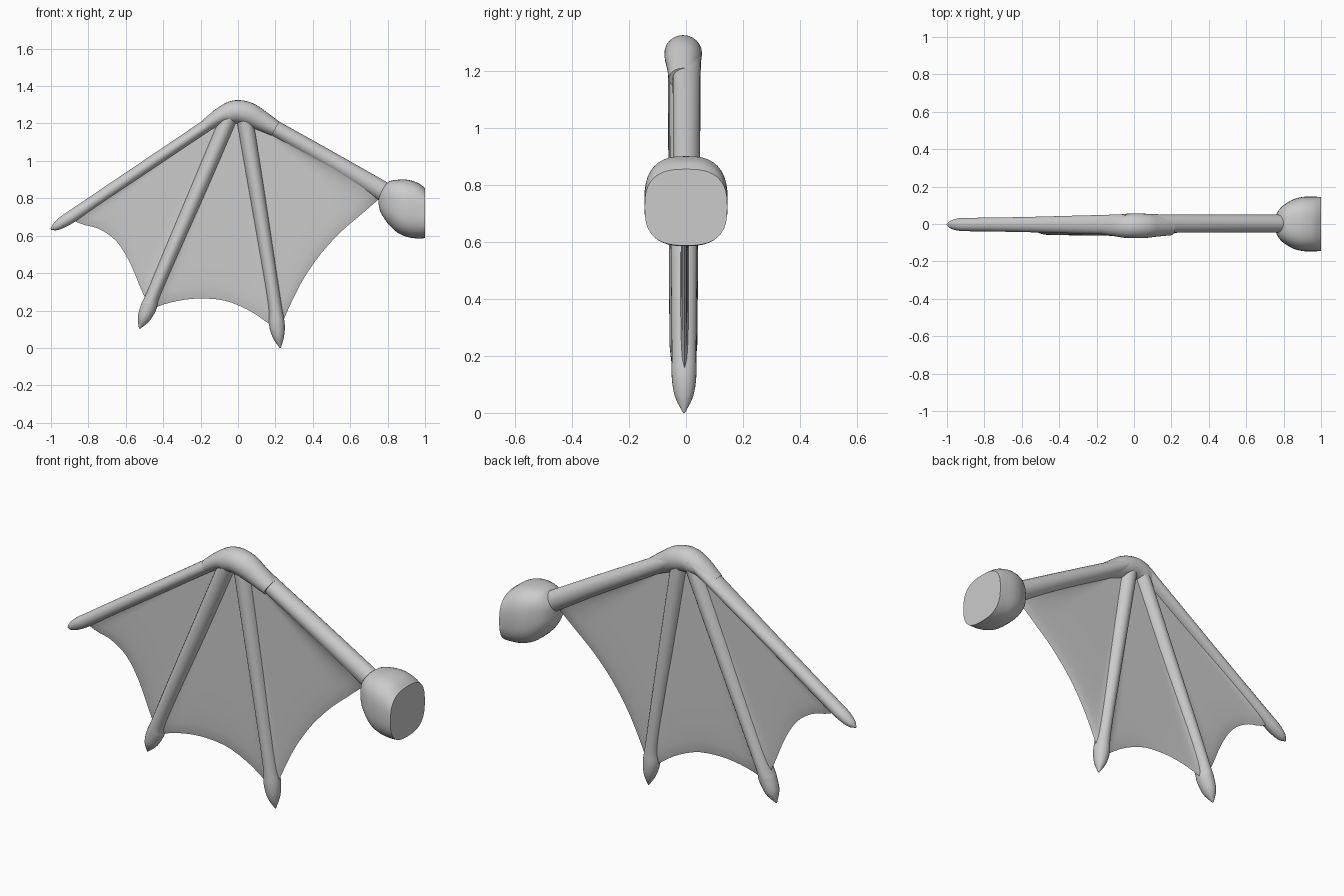
import bpy, bmesh
from math import cos, sin, pi
from mathutils import Vector

if "Cube" in bpy.data.objects:
    bpy.data.objects.remove(bpy.data.objects["Cube"])


def finish(bm, name, angle=50):
    bmesh.ops.remove_doubles(bm, verts=bm.verts, dist=0.0003)
    bmesh.ops.recalc_face_normals(bm, faces=bm.faces)
    me = bpy.data.meshes.new(name)
    bm.to_mesh(me)
    bm.free()
    ob = bpy.data.objects.new(name, me)
    bpy.context.collection.objects.link(ob)
    bpy.ops.object.select_all(action='DESELECT')
    ob.select_set(True)
    bpy.context.view_layer.objects.active = ob
    bpy.ops.object.shade_smooth_by_angle(angle=angle * pi / 180)
    return ob


def spline(pts, t):
    """Catmull-Rom point at t in 0..1 through equal-length tuples."""
    n = len(pts) - 1
    i = min(int(t * n), n - 1)
    f = t * n - i
    p = [Vector(pts[max(0, min(n, i + k))]) for k in (-1, 0, 1, 2)]
    return 0.5 * (2 * p[1] + (p[2] - p[0]) * f
                  + (2 * p[0] - 5 * p[1] + 4 * p[2] - p[3]) * f * f
                  + (3 * p[1] - p[0] - 3 * p[2] + p[3]) * f ** 3)


def loft(name, keys, power=2.0, cy=-0.007, upright=False, sides=24, steps=6):
    """Tube through keys (x, z, radius in xz plane, radius in y)."""
    bm = bmesh.new()
    n = (len(keys) - 1) * steps
    samples = [spline(keys, i / n) for i in range(n + 1)]
    rings = []
    for i, s in enumerate(samples):
        a, b = samples[max(0, i - 1)], samples[min(n, i + 1)]
        nrm = Vector((a[1] - b[1], 0, b[0] - a[0])).normalized()
        if upright:
            nrm = Vector((0, 0, 1))
        ring = []
        for k in range(sides):
            c, d = cos(2 * pi * k / sides), sin(2 * pi * k / sides)
            c = abs(c) ** (2 / power) * (1 if c > 0 else -1)
            d = abs(d) ** (2 / power) * (1 if d > 0 else -1)
            p = Vector((s[0], cy, s[1])) + nrm * max(s[2], .002) * c
            p.y += max(s[3], .002) * d
            ring.append(bm.verts.new(p))
        rings.append(ring)
    for r0, r1 in zip(rings, rings[1:]):
        for k in range(sides):
            j = (k + 1) % sides
            bm.faces.new((r0[k], r0[j], r1[j], r1[k]))
    bm.faces.new(rings[0])
    bm.faces.new(rings[-1])
    return finish(bm, name)


def membrane(name, a, b, edge, nu=20, nv=24):
    """Thin web fanning from the line a-b down to a curved free edge."""
    bm = bmesh.new()
    grids = {}
    for side in (-1, 1):
        for i in range(nu + 1):
            u = i / nu
            top = Vector(a).lerp(Vector(b), u)
            low = spline(edge, u)
            for j in range(nv + 1):
                v = (j / nv) ** 0.8
                p = top.lerp(low, v)
                # thicker where it meets the bones, thinning to the free edge
                near = min(1, min(u, 1 - u) / 0.18)
                h = 0.012 + 0.02 * (1 - near) ** 2
                h *= max(0.0, 1 - v ** 9) ** 0.5
                grids[side, i, j] = bm.verts.new((p.x, -0.005 + side * h, p.y))
    for side in (-1, 1):
        for i in range(nu):
            for j in range(nv):
                bm.faces.new([grids[side, i + di, j + dj]
                              for di, dj in ((0, 0), (1, 0), (1, 1), (0, 1))])
    return finish(bm, name)


# Bones
loft("knuckle", [(-.17, 1.19, .034, .045), (-.10, 1.236, .044, .056),
                 (-.05, 1.254, .058, .064), (0, 1.262, .063, .066),
                 (.06, 1.248, .063, .065), (.12, 1.217, .055, .058),
                 (.2, 1.172, .043, .05)], cy=-.01)
loft("arm_bone", [(.06, 1.252, .04, .052), (.2, 1.172, .043, .049),
                  (.5, 1.0, .047, .048), (.83, .805, .054, .048)], cy=.002)
loft("outer_finger", [(-.04, 1.275, .034, .055), (-.3, 1.1, .033, .048),
                      (-.6, .898, .033, .04), (-.86, .722, .033, .036),
                      (-.93, .677, .031, .034), (-.975, .648, .021, .023),
                      (-1.0, .634, .003, .003)], cy=-.003)
loft("middle_finger", [(-.04, 1.25, .045, .055), (-.2, .875, .043, .053),
                       (-.36, .505, .039, .051), (-.455, .28, .037, .049),
                       (-.477, .22, .043, .047), (-.505, .155, .033, .036),
                       (-.527, .103, .003, .003)], cy=-.009)
loft("inner_finger", [(.032, 1.25, .045, .052), (.09, .9, .042, .05),
                      (.15, .53, .038, .046), (.197, .23, .036, .043),
                      (.208, .125, .042, .043), (.217, .055, .029, .031),
                      (.226, .0, .003, .003)], cy=-.007)

# Shoulder joint, flat where it meets the body
loft("shoulder", [(.75, .79, .003, .003), (.757, .785, .045, .04),
                  (.778, .78, .082, .08), (.81, .773, .118, .108),
                  (.855, .757, .142, .133), (.905, .746, .153, .145),
                  (.96, .734, .149, .146), (1.0, .721, .134, .145)],
     power=2.7, cy=0, upright=True, sides=40)

# Wing skin panels
membrane("outer_web", (-.1, 1.23), (-.07, 1.21),
         [(-.9, .69), (-.83, .66), (-.74, .635), (-.65, .57), (-.58, .46),
          (-.525, .33), (-.475, .22)])
membrane("middle_web", (-.06, 1.21), (.04, 1.21),
         [(-.475, .2), (-.4, .232), (-.29, .257), (-.18, .264), (-.06, .25),
          (.06, .2), (.15, .14), (.205, .1)])
membrane("inner_web", (.05, 1.2), (.1, 1.21),
         [(.21, .07), (.27, .21), (.345, .36), (.44, .5), (.55, .62),
          (.66, .715), (.77, .81)])
